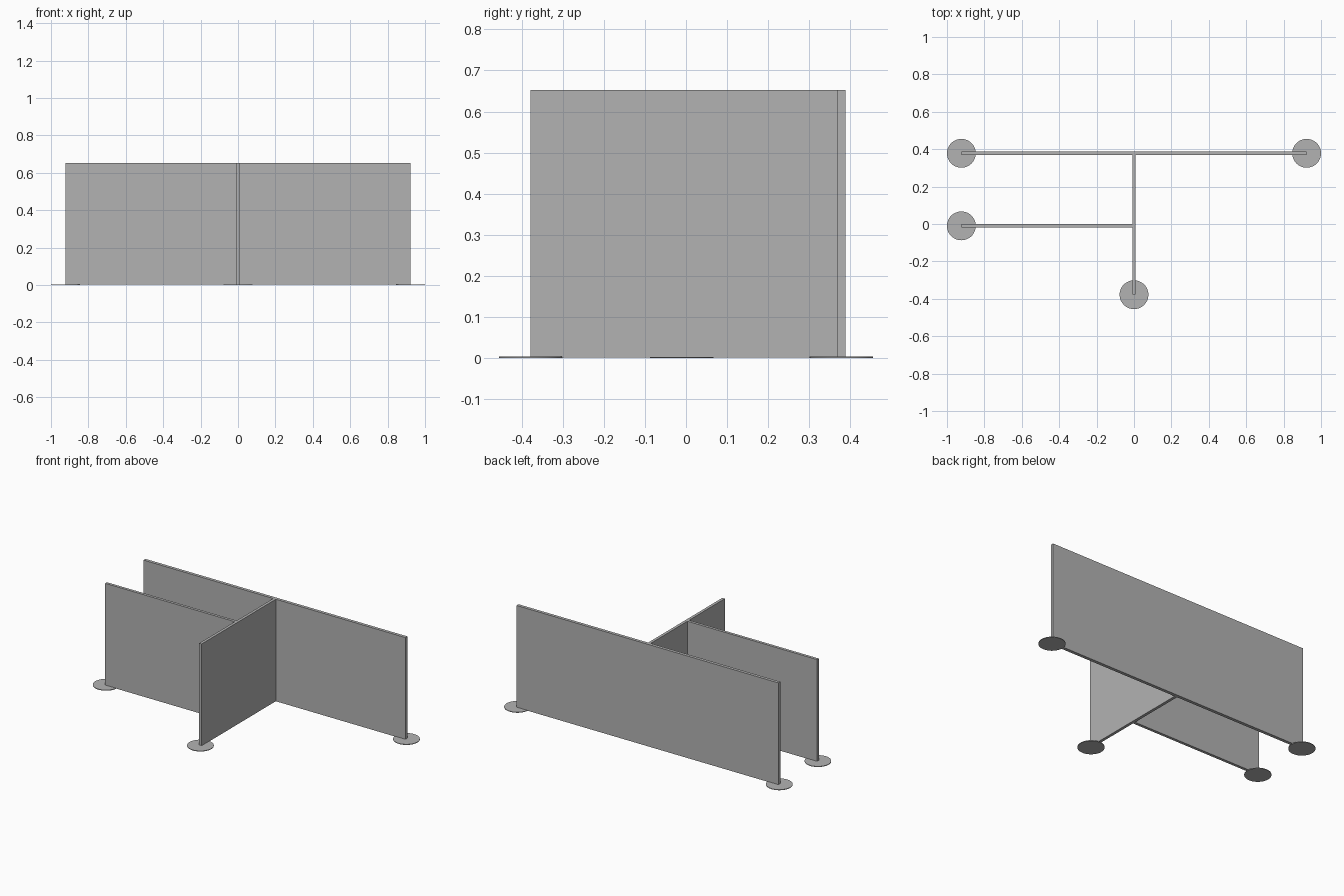
import bpy
import bmesh
from mathutils import Matrix

cube = bpy.data.objects.get("Cube")
if cube:
    bpy.data.objects.remove(cube, do_unlink=True)

# Single grey finish
grey = bpy.data.materials.new("light_grey")
grey.use_nodes = True
colour = (0.45, 0.45, 0.45, 1)
grey.diffuse_color = colour
grey.node_tree.nodes["Principled BSDF"].inputs["Base Color"].default_value = colour

END_X = 0.923      # reach of the screens
BACK_Y = 0.378     # back screen centre line
MID_Y = -0.01      # side screen centre line
HEIGHT = 0.652
HALF = 0.009       # half thickness of the inner screens
BACK_HALF = 0.01   # half thickness of the back screen
GAP = 0.002        # clearance above the floor
FOOT_RADIUS = 0.077
FOOT_HEIGHT = 0.004


def add_object(name, bm):
    mesh = bpy.data.meshes.new(name)
    bm.to_mesh(mesh)
    bm.free()
    mesh.materials.append(grey)
    obj = bpy.data.objects.new(name, mesh)
    bpy.context.scene.collection.objects.link(obj)
    return obj


def panel(name, x0, x1, y0, y1):
    bm = bmesh.new()
    centre = ((x0 + x1) / 2, (y0 + y1) / 2, (GAP + HEIGHT) / 2)
    size = (x1 - x0, y1 - y0, HEIGHT - GAP)
    bmesh.ops.create_cube(
        bm, size=1, matrix=Matrix.Translation(centre) @ Matrix.Diagonal((*size, 1)))
    return add_object(name, bm)


def foot(name, x, y):
    bm = bmesh.new()
    bmesh.ops.create_cone(
        bm, cap_ends=True, segments=48, radius1=FOOT_RADIUS, radius2=FOOT_RADIUS,
        depth=FOOT_HEIGHT, matrix=Matrix.Translation((x, y, FOOT_HEIGHT / 2)))
    for face in bm.faces:
        face.smooth = len(face.verts) == 4
    for edge in bm.edges:
        edge.smooth = all(face.smooth for face in edge.link_faces)
    return add_object(name, bm)


# Upright screens
panel("back_screen", -END_X, END_X, BACK_Y - BACK_HALF, BACK_Y + BACK_HALF)
panel("centre_divider", -HALF, HALF, -BACK_Y, BACK_Y - BACK_HALF)
panel("right_side_screen", -END_X, -HALF, MID_Y - HALF, MID_Y + HALF)

# Flat round feet under each free end
foot("back_right_foot", -END_X, BACK_Y)
foot("back_left_foot", END_X, BACK_Y)
foot("side_screen_foot", -END_X, MID_Y)
foot("divider_foot", 0, -BACK_Y)
